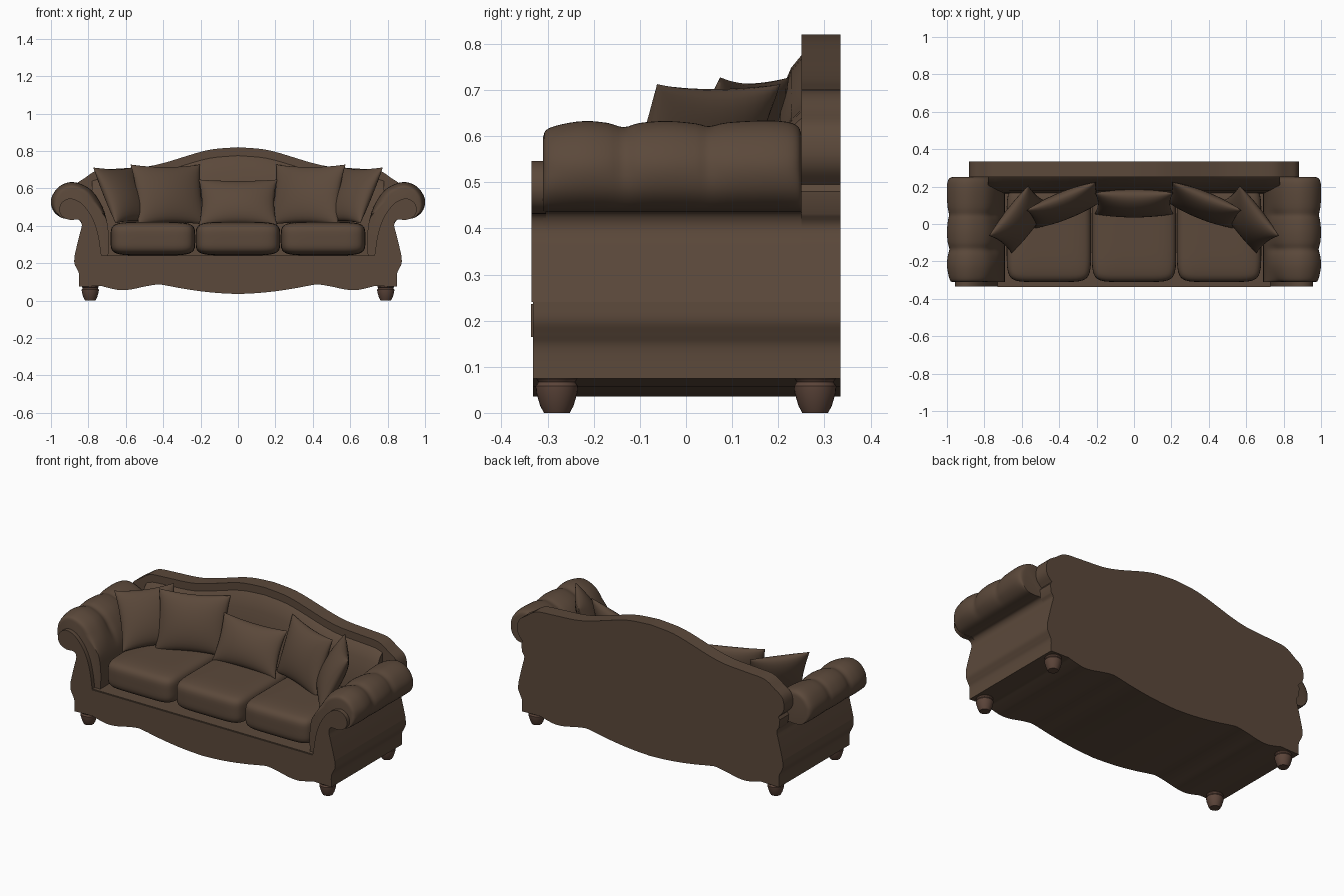
import bpy, bmesh, math
from mathutils import Matrix, Vector

if "Cube" in bpy.data.objects:
    bpy.data.objects.remove(bpy.data.objects["Cube"])


def material(name, rgb):
    m = bpy.data.materials.new(name)
    m.diffuse_color = (*rgb, 1)
    m.use_nodes = True
    m.node_tree.nodes["Principled BSDF"].inputs["Base Color"].default_value = m.diffuse_color
    return m


FABRIC = material("brown_fabric", (0.105, 0.066, 0.043))
WOOD = material("reddish_wood", (0.105, 0.058, 0.041))


def finish(name, bm, mat=FABRIC, angle=35):
    bmesh.ops.recalc_face_normals(bm, faces=bm.faces)
    me = bpy.data.meshes.new(name)
    bm.to_mesh(me)
    bm.free()
    me.materials.append(mat)
    me.shade_smooth()
    me.set_sharp_from_angle(angle=math.radians(angle))
    ob = bpy.data.objects.new(name, me)
    bpy.context.collection.objects.link(ob)
    return ob


def smooth(pts, n=4):
    """Smooth curve through the points."""
    p = [Vector(q) for q in pts]
    p = [2 * p[0] - p[1]] + p + [2 * p[-1] - p[-2]]
    out = []
    for a, b, c, d in zip(p, p[1:], p[2:], p[3:]):
        for i in range(n):
            t = i / n
            out.append(0.5 * (2 * b + (c - a) * t + (2 * a - 5 * b + 4 * c - d) * t * t
                              + (3 * b - a - 3 * c + d) * t ** 3))
    return out + [p[-2]]


def loft(name, rings, mat=FABRIC, angle=35):
    bm = bmesh.new()
    vs = [[bm.verts.new(co) for co in r] for r in rings]
    n = len(vs[0])
    for a, b in zip(vs, vs[1:]):
        for i in range(n):
            j = (i + 1) % n
            bm.faces.new((a[i], a[j], b[j], b[i]))
    bm.faces.new(vs[0])
    bm.faces.new(vs[-1])
    return finish(name, bm, mat, angle)


def extrude(name, outline, y0, y1):
    return loft(name, [[(x, y, z) for x, z in outline] for y in (y0, y1)])


def mirrored(half):
    """Half outline running from the centre line outwards, made whole."""
    return [(-x, z) for x, z in reversed(half)] + [(x, z) for x, z in half if x > 1e-5]


# Base with scalloped lower edge and flared sides
valance = smooth([(0, .035), (.1, .04), (.2, .05), (.3, .065), (.38, .08), (.43, .086),
                  (.5, .075), (.57, .06), (.63, .056), (.68, .065), (.73, .078)])
flare = smooth([(.85, .075), (.85, .14), (.862, .17), (.875, .2), (.874, .24)])
extrude("base", mirrored([tuple(p) for p in valance + flare]), -.332, .335)

# Moulding along the front rail
rail = [(-.73, .165), (.73, .165), (.73, .236), (-.73, .236)]
extrude("front_rail", rail, -.336, -.32)

# Backrest with a raised centre and rounded shoulders
side = smooth([(.874, .24), (.86, .3), (.845, .36), (.835, .405), (.85, .432)])
crest = smooth([(.845, .495), (.875, .53), (.883, .57), (.868, .62), (.82, .655), (.755, .695),
                (.65, .705), (.5, .715), (.4, .735), (.3, .765), (.2, .795), (.12, .811), (0, .82)])
back_half = [tuple(p) for p in side] + [(.855, .48)] + [tuple(p) for p in crest]
extrude("backrest", mirrored(back_half[::-1]), .25, .335)


def crest_height(x):
    x = abs(x)
    for a, b in zip(crest, crest[1:]):
        if b.x <= x <= a.x and a.x > b.x:
            return b.y + (a.y - b.y) * (x - b.x) / (a.x - b.x)
    return .82


# Sloping padding on the inside of the backrest
rings = []
for i in range(41):
    x = -.78 + 1.56 * i / 40
    h = crest_height(x) - .045 - .24
    prof = [(.27, 0), (.16, 0), (.165, .4), (.18, .65), (.205, .85), (.228, .95), (.25, 1), (.27, 1)]
    rings.append([(x, y, .24 + h * t) for y, t in prof])
loft("back_padding", rings)

# Scroll arms: padded tufted roll and flat front facing
arm_path = smooth([(.695, .23), (.69, .32), (.7, .42), (.73, .51), (.78, .585), (.84, .622),
                   (.9, .632), (.96, .605), (.998, .545), (.99, .485), (.95, .446), (.9, .435),
                   (.852, .436), (.835, .405), (.845, .36), (.86, .3), (.874, .24)])
tufts = smooth([(-.31, .66), (-.302, .82), (-.27, .93), (-.22, 1), (-.17, .96), (-.135, .87),
                (-.1, .96), (-.04, 1), (.02, .95), (.05, .89), (.09, .97), (.17, 1.01),
                (.22, .98), (.243, .88), (.25, .72)], 3)
facing = smooth([(.874, .24), (.86, .3), (.845, .36), (.835, .405), (.85, .432), (.9, .432),
                 (.94, .45), (.956, .485), (.942, .525), (.9, .546), (.85, .53), (.805, .485),
                 (.768, .42), (.745, .34), (.73, .24)])
for s, label in ((-1, "left"), (1, "right")):
    rings = []
    for y, k in tufts:
        ring = []
        for x, z in arm_path:
            w = min(max((z - .44) / .09, 0), 1)
            f = 1 + (k - 1) * w
            ring.append((s * (.89 + (x - .89) * f), y, .53 + (z - .53) * f))
        rings.append(ring)
    loft(label + "_arm_roll", rings, angle=50)
    extrude(label + "_arm_facing", [(s * x, z) for x, z in facing], -.335, -.304)


# Seat cushions: softly rounded boxes
def seat_cushion(name, cx):
    bm = bmesh.new()
    bmesh.ops.create_cube(bm, size=2)
    bmesh.ops.subdivide_edges(bm, edges=bm.edges[:], cuts=15, use_grid_fill=True)
    for v in bm.verts:
        x, y, z = (math.sin(c * math.pi / 2) for c in v.co)
        f = ((abs(x) ** 7 + abs(y) ** 7) ** (5 / 7) + abs(z) ** 5) ** .2
        v.co = (cx + .226 * x / f, -.05 + .26 * y / f, .331 + .09 * z / f)
    finish(name, bm, angle=60)


for cx, label in ((-.455, "left"), (0, "middle"), (.455, "right")):
    seat_cushion(label + "_seat_cushion", cx)


# Throw pillows: pinched corners, full middle, leaning back
def pillow(name, hw, hh, thick, loc, turn, tilt):
    bm = bmesh.new()
    n = 16
    for s in (-1, 1):
        grid = []
        for i in range(n + 1):
            row = []
            for j in range(n + 1):
                u = math.sin((i / n - .5) * math.pi)
                v = math.sin((j / n - .5) * math.pi)
                t = thick * max((1 - u * u) * (1 - v * v), 0) ** .5
                row.append(bm.verts.new((hw * u * (1 - .08 * (1 - v * v)), s * t,
                                         hh * v * (1 - .09 * (1 - u * u)))))
            grid.append(row)
        for i in range(n):
            for j in range(n):
                bm.faces.new((grid[i][j], grid[i + 1][j], grid[i + 1][j + 1], grid[i][j + 1]))
    bmesh.ops.remove_doubles(bm, verts=bm.verts, dist=1e-5)
    bm.transform(Matrix.Translation(loc) @ Matrix.Rotation(math.radians(turn), 4, 'Z')
                 @ Matrix.Rotation(math.radians(-tilt), 4, 'X'))
    finish(name, bm, angle=70)


pillow("middle_pillow", .21, .135, .06, (0, .11, .525), 0, 25)
for s, label in ((-1, "left"), (1, "right")):
    pillow(label + "_inner_pillow", .2, .17, .06, (s * .37, .1, .566), -s * 22, 18)
    pillow(label + "_outer_pillow", .17, .168, .06, (s * .61, .024, .563), -s * 52, 27)

# Turned bun feet
foot = [(.028, 0), (.036, .015), (.045, .045), (.046, .058), (.04, .067), (.045, .074), (.045, .09)]
for sx, lx in ((-1, "left"), (1, "right")):
    for sy, ly in ((-1, "front"), (1, "back")):
        loft(f"{ly}_{lx}_foot",
             [[(sx * .79 + r * math.cos(a * math.tau / 24), sy * .28 + r * math.sin(a * math.tau / 24), z)
               for a in range(24)] for r, z in foot], WOOD)
